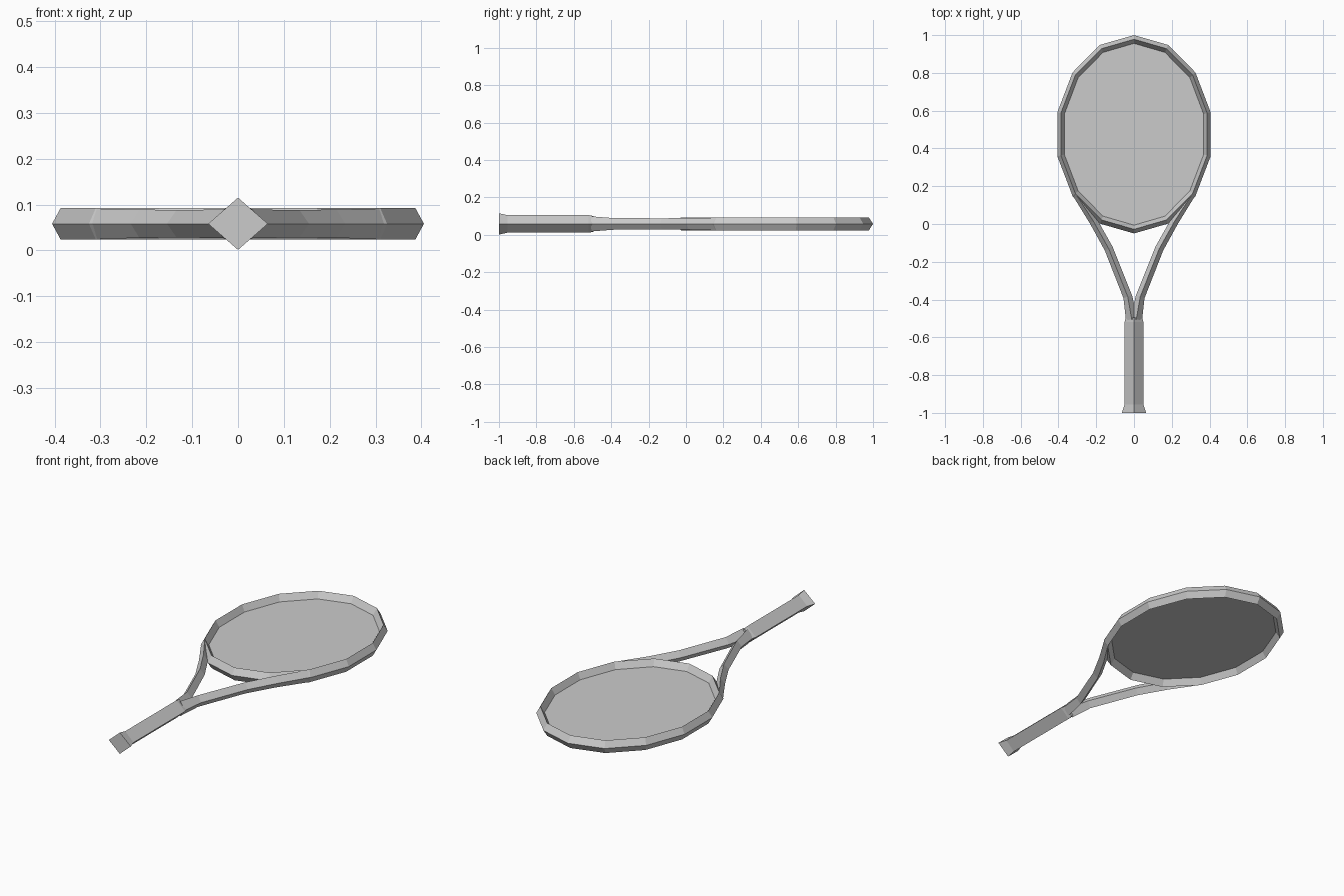
import bpy, bmesh, math
from mathutils import Vector

if "Cube" in bpy.data.objects:
    bpy.data.objects.remove(bpy.data.objects["Cube"])

ZC = 0.058  # mid-plane height of the racket


def finish(bm, name):
    bmesh.ops.recalc_face_normals(bm, faces=bm.faces)
    me = bpy.data.meshes.new(name)
    bm.to_mesh(me)
    bm.free()
    ob = bpy.data.objects.new(name, me)
    bpy.context.collection.objects.link(ob)
    return ob


def diamond(bm, c, side, hw, hz):
    """Four-point cross-section: outer, top, inner, bottom."""
    up = Vector((0, 0, 1))
    offs = (side * hw, up * hz, -side * hw, -up * hz)
    return [bm.verts.new(c + o) for o in offs]


def bridge(bm, a, b):
    for i in range(4):
        j = (i + 1) % 4
        bm.faces.new((a[i], a[j], b[j], b[i]))


def loft(name, stations):
    """Diamond tube through (x, y, half width, half height) stations."""
    bm = bmesh.new()
    pts = [Vector((s[0], s[1], ZC)) for s in stations]
    rings = []
    for i, s in enumerate(stations):
        d = (pts[min(i + 1, len(pts) - 1)] - pts[max(i - 1, 0)]).normalized()
        rings.append(diamond(bm, pts[i], Vector((d.y, -d.x, 0)), s[2], s[3]))
    for a, b in zip(rings, rings[1:]):
        bridge(bm, a, b)
    bm.faces.new(rings[0])
    bm.faces.new(rings[-1])
    return finish(bm, name)


# Head hoop: 14-sided ellipse with a diamond section
N, CY, RX, RY = 14, 0.475, 0.397, 0.503
bm = bmesh.new()
rings = []
for k in range(N):
    t = 2 * math.pi * k / N
    s = Vector((math.sin(t), math.cos(t), 0))
    c = Vector((RX * s.x, CY + RY * s.y, ZC))
    rings.append(diamond(bm, c, Vector((0.019 * s.x, 0.022 * s.y, 0)), 1, 0.034))
for k in range(N):
    bridge(bm, rings[k], rings[(k + 1) % N])
finish(bm, "head_hoop")

# String bed: flat sheet meeting the inside edge of the hoop
bm = bmesh.new()
bm.faces.new([bm.verts.new((0.378 * math.sin(-2 * math.pi * k / N),
                            CY + 0.481 * math.cos(2 * math.pi * k / N), ZC))
              for k in range(N)])
finish(bm, "string_bed")

# Handle with flared butt and tapered neck
loft("handle", [(0, -1.0, 0.065, 0.057), (0, -0.955, 0.05, 0.047),
                (0, -0.52, 0.05, 0.047), (0, -0.495, 0.043, 0.042)])

# Throat arms, mirrored left to right
arm = loft("throat_arms", [(0.012, -0.505, 0.031, 0.040), (0.033, -0.385, 0.024, 0.031),
                           (0.134, -0.13, 0.023, 0.030), (0.215, 0.015, 0.022, 0.031),
                           (0.311, 0.163, 0.018, 0.033)])
arm.modifiers.new("mirror", 'MIRROR').use_mirror_merge = False
